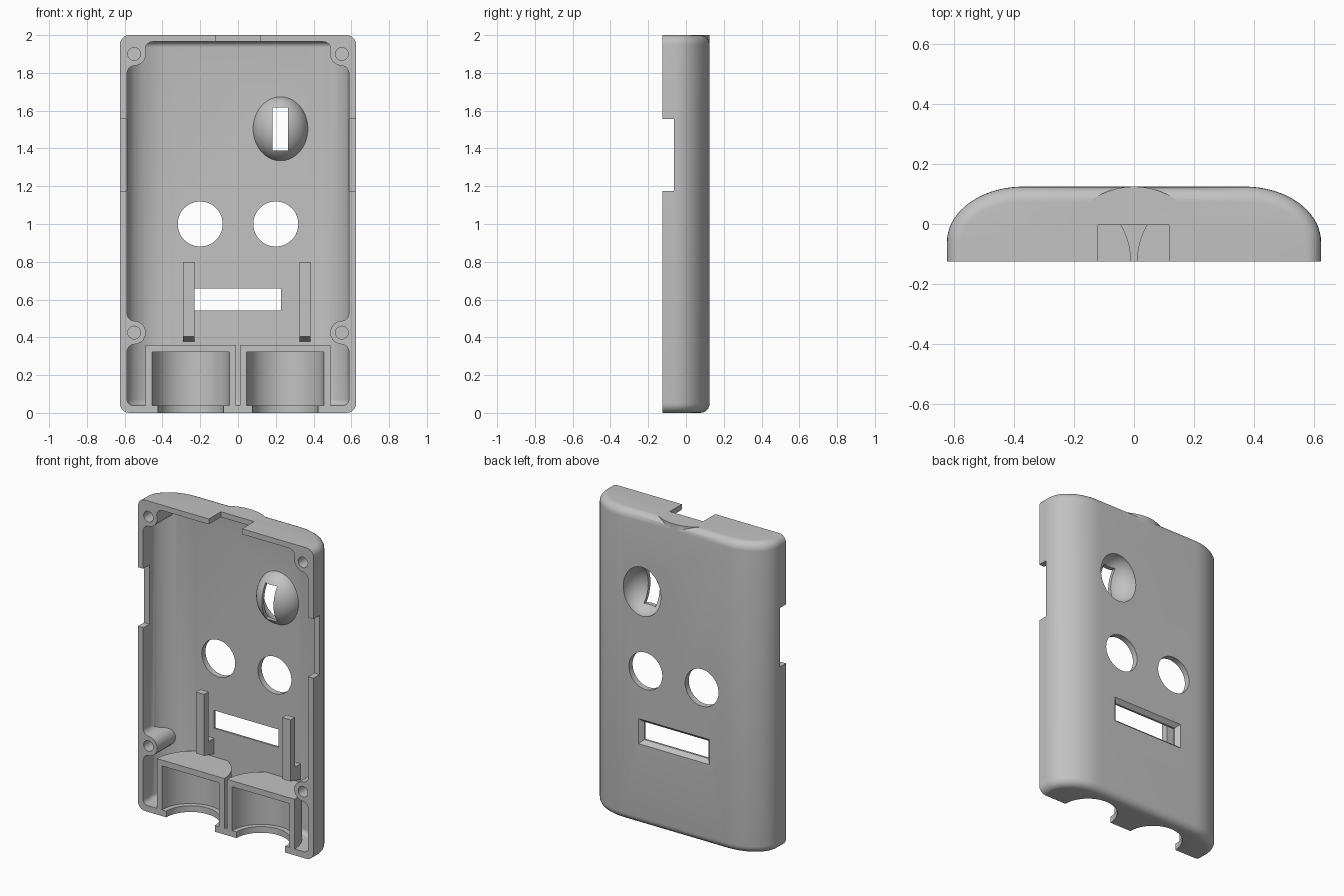
import bpy, bmesh, math
from mathutils import Matrix

old = bpy.data.objects.get("Cube")
if old:
    bpy.data.objects.remove(old, do_unlink=True)

grey = bpy.data.materials.new("plastic_grey")
grey.use_nodes = True
colour = (0.54, 0.54, 0.54, 1)
grey.diffuse_color = colour
grey.node_tree.nodes["Principled BSDF"].inputs["Base Color"].default_value = colour


def finish(bm, name):
    bmesh.ops.recalc_face_normals(bm, faces=bm.faces[:])
    me = bpy.data.meshes.new(name)
    bm.to_mesh(me)
    bm.free()
    me.materials.append(grey)
    ob = bpy.data.objects.new(name, me)
    bpy.context.collection.objects.link(ob)
    return ob


def prism(name, points, direction, rounding=0, front=None):
    """Extrude a closed 3D outline; optionally round its end edges except at the front."""
    bm = bmesh.new()
    face = bm.faces.new([bm.verts.new(p) for p in points])
    ext = bmesh.ops.extrude_face_region(bm, geom=[face], use_keep_orig=True)
    moved = [v for v in ext["geom"] if isinstance(v, bmesh.types.BMVert)]
    bmesh.ops.translate(bm, verts=moved, vec=direction)
    if rounding:
        bmesh.ops.recalc_face_normals(bm, faces=bm.faces[:])
        rim = [e for e in bm.edges
               if abs(e.verts[0].co.z - e.verts[1].co.z) < 1e-5
               and not all(abs(v.co.y - front) < 1e-5 for v in e.verts)]
        bmesh.ops.bevel(bm, geom=rim, offset=rounding, segments=6, profile=0.5,
                        affect='EDGES', clamp_overlap=False)
    return finish(bm, name)


def box(name, x0, x1, y0, y1, z0, z1):
    return prism(name, [(x0, y0, z0), (x1, y0, z0), (x1, y1, z0), (x0, y1, z0)],
                 (0, 0, z1 - z0))


def cylinder(name, centre, radius, length, axis='Z', segments=64):
    bm = bmesh.new()
    turn = Matrix.Rotation(math.pi / 2, 4, 'X') if axis == 'Y' else Matrix()
    bmesh.ops.create_cone(bm, cap_ends=True, segments=segments, radius1=radius,
                          radius2=radius, depth=length,
                          matrix=Matrix.Translation(centre) @ turn)
    return finish(bm, name)


def ellipsoid(name, centre, radii):
    bm = bmesh.new()
    bmesh.ops.create_uvsphere(bm, u_segments=48, v_segments=32, radius=1,
                              matrix=Matrix.Translation(centre) @ Matrix.Diagonal((*radii, 1)))
    return finish(bm, name)


def boolean(target, tools, operation='DIFFERENCE'):
    for tool in tools:
        mod = target.modifiers.new("cut", 'BOOLEAN')
        mod.object, mod.operation, mod.solver = tool, operation, 'EXACT'
        bpy.context.view_layer.update()
        deps = bpy.context.evaluated_depsgraph_get()
        me = bpy.data.meshes.new_from_object(target.evaluated_get(deps))
        target.modifiers.clear()
        target.data = me
        bpy.data.objects.remove(tool, do_unlink=True)


def arc(cx, cy, r, start, end, n=10):
    angles = [math.radians(start + (end - start) * i / n) for i in range(n + 1)]
    return [(cx + r * math.cos(t), cy + r * math.sin(t)) for t in angles]


def case_outline(inset, front, z):
    """Cross-section with straight sides and elliptical back corners."""
    a, b = 0.255 - inset, 0.185 - inset
    corner = [(0.37 + a * x, -0.06 + b * y) for x, y in arc(0, 0, 1, 0, 90, 18)]
    right = [(0.625 - inset, front)] + corner
    return [(x, y, z) for x, y in right] + [(-x, y, z) for x, y in reversed(right)]


def boss(side, z, corner):
    """Screw column with concave fillets into the wall, extruded front to back."""
    low = arc(0.547, z - 0.102, 0.04, 0, 90)
    if corner:
        pts = (low + arc(0.55, z, 0.062, 270, 166)
               + arc(0.451, z + 0.025, 0.04, 346, 450)
               + [(0.451, z + 0.2), (0.75, z + 0.2), (0.75, z - 0.102)])
    else:
        pts = (low + arc(0.55, z, 0.062, 270, 90)
               + arc(0.547, z + 0.102, 0.04, 270, 360)
               + [(0.75, z + 0.102), (0.75, z - 0.102)])
    return prism("boss", [(side * x, -0.4, zz) for x, zz in pts], (0, 0.7, 0))


# Outer case body with rounded ends and a small bulge on the top back edge
shell = prism("case_half", case_outline(0, -0.125, 0), (0, 0, 2), 0.05, -0.125)
bulge = [(x, y, 1.9) for x, y in arc(0, -0.125, 0.2498, 50, 130, 32)]
boolean(shell, [prism("top_bulge", bulge, (0, 0, 0.1))], 'UNION')

# Hollow space; everything taken out of it stays solid inside the case
cavity = prism("cavity", case_outline(0.038, -0.3, 0.04), (0, 0, 1.925), 0.03, -0.3)
solids = [boss(s, z, c) for s in (-1, 1) for z, c in ((1.9, True), (0.425, False))]
solids += [cylinder("socket_housing", (s * 0.25, -0.125, 0.13), 0.24, 0.46) for s in (-1, 1)]
solids.append(ellipsoid("dome", (0.225, 0.125, 1.504), (0.15, 0.15, 0.175)))
# Upright clips standing off the back wall on a foot
clip = [(-0.015, 0.405), (-0.015, 0.8), (0.03, 0.8), (0.03, 0.48), (0.11, 0.48), (0.11, 0.372)]
for x in (-0.29, 0.325):
    solids.append(prism("clip", [(x, y, z) for y, z in clip], (0.06, 0, 0)))
boolean(cavity, solids)
boolean(shell, [cavity])

# Sockets, round holes, screw holes and side notches
cuts = []
for s in (-1, 1):
    cuts.append(cylinder("socket_bore", (s * 0.25, -0.125, 0.181), 0.204, 0.282))
    cuts.append(cylinder("socket_mouth", (s * 0.25, -0.125, 0), 0.173, 0.2))
    cuts.append(cylinder("round_hole", (s * 0.2, 0.1, 1.0), 0.119, 0.2, 'Y'))
    for z in (1.9, 0.425):
        cuts.append(cylinder("screw_hole", (s * 0.55, -0.1, z), 0.034, 0.2, 'Y', 24))
    cuts.append(box("side_notch", s * 0.57, s * 0.7, -0.2, -0.063, 1.175, 1.555))

# Bowl behind the dome, with its slot
cuts.append(ellipsoid("bowl", (0.225, 0.127, 1.504), (0.134, 0.13, 0.157)))
cuts.append(box("bowl_slot", 0.183, 0.266, -0.2, 0.1, 1.388, 1.617))
# Top notch
cuts.append(box("top_notch", -0.12, 0.117, -0.2, -0.003, 1.9, 2.1))
# Window with a thin lip and sloping sides that widen towards the back
cuts.append(box("window", -0.23, 0.227, 0.05, 0.12, 0.543, 0.658))
flare = box("window_flare", -0.23, 0.227, 0.1, 0.127, 0.543, 0.658)
for v in flare.data.vertices:
    if v.co.y > 0.11:
        v.co.x += math.copysign(0.025, v.co.x)
        v.co.z += math.copysign(0.025, v.co.z - 0.6)
cuts.append(flare)
boolean(shell, cuts)

# Smooth curved surfaces, sharp edges kept
bpy.ops.object.select_all(action='DESELECT')
shell.select_set(True)
bpy.context.view_layer.objects.active = shell
bpy.ops.object.shade_smooth_by_angle(angle=math.radians(30))
